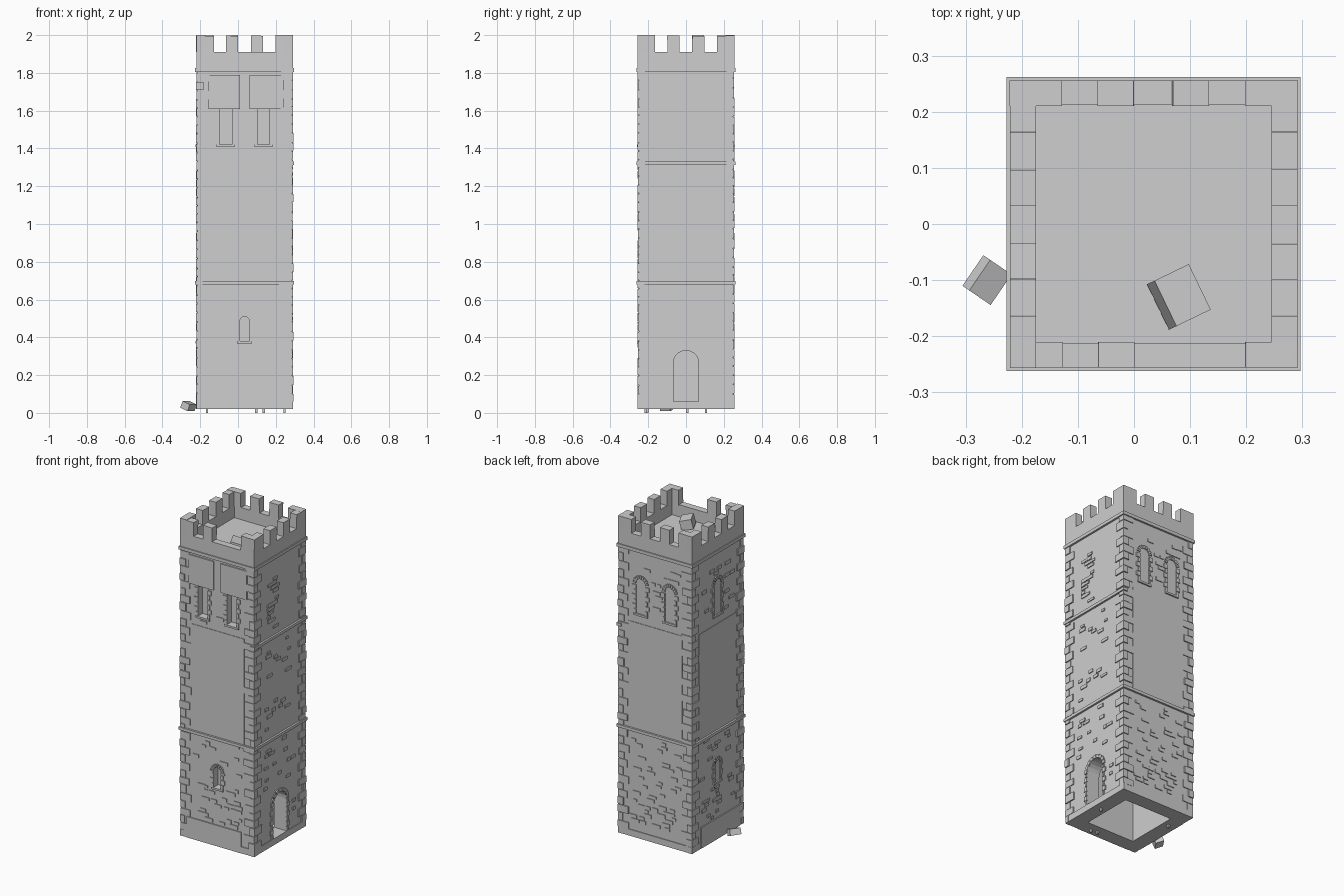
import bpy, bmesh, math, random
from mathutils import Matrix, Vector

random.seed(7)
if "Cube" in bpy.data.objects:
    bpy.data.objects.remove(bpy.data.objects["Cube"])

stone = bpy.data.materials.new("grey stone")
stone.use_nodes = True
stone.diffuse_color = (0.62, 0.62, 0.62, 1)
stone.node_tree.nodes["Principled BSDF"].inputs["Base Color"].default_value = (0.62, 0.62, 0.62, 1)

CENTRE = Vector((0.035, 0, 0))
HALF = 0.25          # half width of the plain wall
FACE = 0.256         # half width at the quoins and parapet
SIDES = {"front": ((0, -1, 0), (1, 0, 0)), "back": ((0, 1, 0), (1, 0, 0)),
         "right": ((1, 0, 0), (0, 1, 0)), "left": ((-1, 0, 0), (0, 1, 0))}


def frame(side):
    """Matrix from (along wall, up, outward) to the world."""
    n, t = (Vector(v) for v in SIDES[side])
    m = Matrix((t, (0, 0, 1), n)).transposed().to_4x4()
    m.translation = CENTRE + n * HALF
    return m


def add_box(bm, lo, hi, matrix=Matrix()):
    lo, hi = Vector(lo), Vector(hi)
    size = Matrix.Diagonal((*(hi - lo), 1))
    bmesh.ops.create_cube(bm, size=1, matrix=matrix @ Matrix.Translation((lo + hi) / 2) @ size)


def finish(name, bm):
    bmesh.ops.recalc_face_normals(bm, faces=bm.faces)
    mesh = bpy.data.meshes.new(name)
    bm.to_mesh(mesh)
    bm.free()
    mesh.materials.append(stone)
    ob = bpy.data.objects.new(name, mesh)
    bpy.context.collection.objects.link(ob)
    return ob


def cut(target, cutter):
    cutter.hide_render = True
    mod = target.modifiers.new("cut", "BOOLEAN")
    mod.operation, mod.solver, mod.object = "DIFFERENCE", "EXACT", cutter
    bpy.context.view_layer.objects.active = target
    bpy.ops.object.modifier_apply(modifier=mod.name)
    bpy.data.objects.remove(cutter)


def arch_cutter(side, u, bottom, top, width, depth):
    bm, r = bmesh.new(), width / 2
    outline = [(u - r, bottom), (u + r, bottom)]
    for i in range(11):
        a = math.pi * i / 10
        outline.append((u + r * math.cos(a), top - r + r * math.sin(a)))
    face = bm.faces.new([bm.verts.new((x, z, 0.03)) for x, z in outline])
    ext = bmesh.ops.extrude_face_region(bm, geom=[face])["geom"]
    bmesh.ops.translate(bm, vec=(0, 0, -0.03 - depth),
                        verts=[v for v in ext if isinstance(v, bmesh.types.BMVert)])
    bm.transform(frame(side))
    return finish("opening_cutter", bm)


def arch_stones(bm, side, u, bottom, top, width, sill):
    """Jamb blocks, wedge stones around the arch and an optional sill."""
    m, r = frame(side), width / 2
    spring, z, k = top - r, bottom, 0
    while z < spring - 0.01:
        w = 0.026 if k % 2 else 0.014
        h = min(0.03, spring - z)
        for s in (-1, 1):
            a, b = sorted((u + s * r, u + s * (r + w)))
            add_box(bm, (a, z, -0.01), (b, z + h - 0.003, 0.006), m)
        z, k = z + 0.03, k + 1
    count = 9
    step = math.pi * r / count
    for i in range(count):
        turn = Matrix.Rotation(math.pi * (i + 0.5) / count, 4, "Z")
        add_box(bm, (r, -step * 0.5, -0.01), (r + 0.02, step * 0.5, 0.007),
                m @ Matrix.Translation((u, spring, 0)) @ turn)
    if sill:
        add_box(bm, (u - r - 0.015, bottom - 0.012, -0.01), (u + r + 0.015, bottom, 0.009), m)


# Openings: side, offset, bottom, top, width, depth
DOOR = ("right", 0.0, 0.06, 0.33, 0.135, 0.12)
WINDOWS = [(s, u, 1.42, 1.64, 0.065, 0.04) for s in ("front", "back") for u in (-0.1, 0.1)]
WINDOWS += [("left", 0, 1.42, 1.64, 0.065, 0.04),
            ("left", 0, 0.38, 0.51, 0.05, 0.04), ("front", 0, 0.38, 0.51, 0.05, 0.04)]

# Main wall with hollow base
bm = bmesh.new()
add_box(bm, CENTRE + Vector((-HALF, -HALF, 0.02)), CENTRE + Vector((HALF, HALF, 1.82)))
walls = finish("tower_walls", bm)
bm = bmesh.new()
add_box(bm, CENTRE + Vector((-0.165, -0.165, -0.1)), CENTRE + Vector((0.165, 0.165, 0.66)))
cut(walls, finish("interior_cutter", bm))
for opening in [DOOR] + WINDOWS:
    cut(walls, arch_cutter(*opening))

# Stones around the openings
bm = bmesh.new()
for opening in [DOOR] + WINDOWS:
    arch_stones(bm, *opening[:5], sill=opening is not DOOR)
finish("opening_surrounds", bm)

# Plinth strips, broken by the door
bm = bmesh.new()
for side in SIDES:
    add_box(bm, (-FACE, 0.02, -0.02), (FACE, 0.06, 0.005), frame(side))
finish("plinth", bm)

# Alternating corner blocks
bm = bmesh.new()
for sx in (-1, 1):
    for sy in (-1, 1):
        z, k = 0.06, sx * sy > 0
        while z < 1.78:
            h = random.uniform(0.042, 0.054)
            long, short = random.uniform(0.062, 0.075), random.uniform(0.03, 0.042)
            a, b = (long, short) if k else (short, long)
            out = FACE + random.uniform(-0.002, 0.002)
            xs, ys = sorted((sx * out, sx * (out - a))), sorted((sy * out, sy * (out - b)))
            add_box(bm, CENTRE + Vector((xs[0], ys[0], z)),
                    CENTRE + Vector((xs[1], ys[1], min(z + h, 1.81) - 0.004)))
            z, k = z + h, not k
finish("corner_quoins", bm)

# String courses
bm = bmesh.new()
for z, h in ((0.68, 0.018), (1.805, 0.02)):
    add_box(bm, CENTRE + Vector((-0.262, -0.262, z)), CENTRE + Vector((0.262, 0.262, z + h)))
add_box(bm, (-0.262, 1.312, -0.02), (0.262, 1.33, 0.012), frame("right"))
finish("string_courses", bm)

# Plain wall panels
bm = bmesh.new()
for side in ("front", "back", "left"):
    add_box(bm, (-0.185, 0.7, -0.01), (0.185, 1.36, 0.003), frame(side))
for a, b in ((-0.195, -0.025), (0.025, 0.205)):
    add_box(bm, (a, 1.61, -0.045), (b, 1.79, 0.008), frame("front"))
for side in ("front", "left"):
    add_box(bm, (-0.21, 0.02, -0.01), (0.165, 0.15, 0.007), frame(side))
finish("plain_panels", bm)

# Scattered raised bricks: side, count, offset range, height range
ZONES = [("front", 42, -0.18, 0.18, 0.17, 0.66), ("back", 46, -0.18, 0.18, 0.1, 0.66),
         ("left", 34, -0.18, 0.18, 0.17, 0.66), ("right", 24, -0.17, 0.17, 0.1, 0.66),
         ("right", 20, -0.15, 0.15, 0.74, 1.28), ("right", 22, -0.13, 0.0, 1.38, 1.72),
         ("back", 28, -0.18, 0.18, 1.38, 1.74), ("left", 24, -0.18, 0.18, 1.38, 1.74),
         ("front", 12, -0.18, 0.18, 1.39, 1.58)]
bm = bmesh.new()
for side, count, u0, u1, z0, z1 in ZONES:
    for _ in range(count):
        w, h = random.uniform(0.012, 0.028), random.uniform(0.007, 0.011)
        u = random.uniform(u0 + w, u1 - w)
        z = z0 + round(random.uniform(0, z1 - z0) / 0.025) * 0.025
        blocked = any(o[0] == side and abs(u - o[1]) < o[4] / 2 + w + 0.02
                      and o[2] - 0.03 < z < o[3] + 0.03 for o in [DOOR] + WINDOWS)
        if not blocked:
            add_box(bm, (u - w, z - h, -0.01), (u + w, z + h, 0.005), frame(side))
finish("raised_bricks", bm)

# Parapet and roof deck
bm = bmesh.new()
add_box(bm, CENTRE + Vector((-FACE, -FACE, 1.815)), CENTRE + Vector((FACE, FACE, 1.91)))
parapet = finish("parapet", bm)
bm = bmesh.new()
add_box(bm, CENTRE + Vector((-0.21, -0.213, 1.835)), CENTRE + Vector((0.21, 0.213, 2.1)))
cut(parapet, finish("deck_cutter", bm))

# Merlons, with L-shaped corners and one missing on the front
bm = bmesh.new()
for side in SIDES:
    for a, b in ((-FACE, -0.163), (-0.099, -0.035), (0.033, 0.097), (0.163, FACE)):
        if side == "front" and 0 < a < 0.1:
            continue
        tilt = Matrix.Rotation(random.uniform(-0.015, 0.015), 4, "Z")
        mid = Matrix.Translation(((a + b) / 2, 1.905, 0))
        w = (b - a) / 2
        top = 0.095 - random.uniform(0, 0.004)
        add_box(bm, (-w, 0, -0.04), (w, top, FACE - HALF), frame(side) @ mid @ tilt)
finish("merlons", bm)

# Fallen blocks on the deck and the ground
bm = bmesh.new()
spin = Matrix.Translation((0.08, -0.13, 1.865)) @ Matrix.Rotation(0.45, 4, "Z") @ Matrix.Rotation(0.25, 4, "Y")
add_box(bm, (-0.035, -0.045, -0.03), (0.035, 0.045, 0.03), spin)
finish("fallen_deck_block", bm)
bm = bmesh.new()
spin = Matrix.Translation((-0.262, -0.1, 0.036)) @ Matrix.Rotation(-0.6, 4, "Z") @ Matrix.Rotation(0.4, 4, "Y")
add_box(bm, (-0.025, -0.033, -0.019), (0.025, 0.033, 0.019), spin)
finish("fallen_ground_block", bm)

# Small loose stones under the wall base
bm = bmesh.new()
for x, y in ((0.09, -0.21), (0.13, -0.22), (0.24, 0.0), (-0.17, 0.1)):
    add_box(bm, (x, y, 0.0), (x + 0.012, y + 0.012, 0.03))
finish("base_pebbles", bm)
